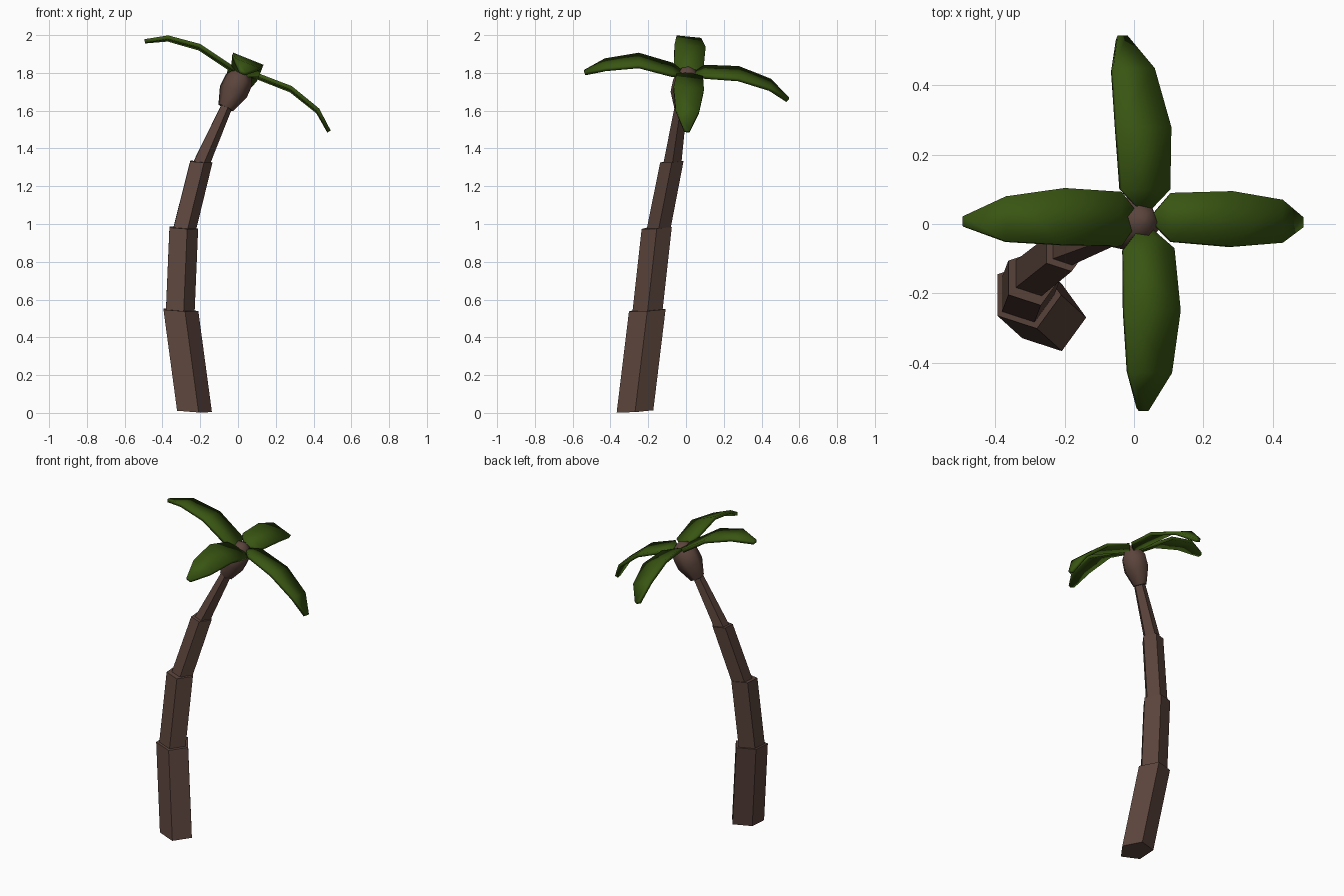
import bpy, bmesh, math
from mathutils import Vector

cube = bpy.data.objects.get("Cube")
if cube:
    bpy.data.objects.remove(cube, do_unlink=True)


def material(name, rgb):
    m = bpy.data.materials.new(name)
    m.use_nodes = True
    m.diffuse_color = (*rgb, 1)
    bsdf = next(n for n in m.node_tree.nodes if n.type == 'BSDF_PRINCIPLED')
    bsdf.inputs["Base Color"].default_value = (*rgb, 1)
    return m


bark = material("bark brown", (0.105, 0.058, 0.045))
green = material("leaf green", (0.04, 0.09, 0.006))


def finish(name, bm, mat):
    bmesh.ops.recalc_face_normals(bm, faces=bm.faces)
    mesh = bpy.data.meshes.new(name)
    bm.to_mesh(mesh)
    bm.free()
    obj = bpy.data.objects.new(name, mesh)
    bpy.context.collection.objects.link(obj)
    mesh.materials.append(mat)
    return obj


def smooth(obj, degrees):
    bpy.ops.object.select_all(action='DESELECT')
    obj.select_set(True)
    bpy.context.view_layer.objects.active = obj
    bpy.ops.object.shade_smooth_by_angle(angle=math.radians(degrees))


def loft(bm, rings):
    """Join rings of points into a closed tube with end caps."""
    rows = [[bm.verts.new(p) for p in ring] for ring in rings]
    n = len(rows[0])
    for a, b in zip(rows, rows[1:]):
        for i in range(n):
            j = (i + 1) % n
            bm.faces.new((a[i], a[j], b[j], b[i]))
    bm.faces.new(rows[0])
    bm.faces.new(rows[-1])


# Trunk: stacked five-sided segments, each thinner than the one below
def pentagon(x, y, z, r):
    pts = []
    for i in range(5):
        a = math.tau * i / 5
        dx, dy = r * math.cos(a), r * math.sin(a)
        pts.append((x + dx, y + dy, z - 0.06 * dx + 0.06 * dy))
    return pts


segments = [
    ((-0.24, -0.27, 0.01, 0.102), (-0.312, -0.205, 0.545, 0.102)),
    ((-0.314, -0.205, 0.53, 0.084), (-0.295, -0.155, 0.98, 0.084)),
    ((-0.292, -0.148, 0.96, 0.067), (-0.20, -0.075, 1.33, 0.065)),
    ((-0.203, -0.074, 1.31, 0.051), (-0.055, -0.025, 1.64, 0.034)),
]
for i, (low, high) in enumerate(segments):
    bm = bmesh.new()
    loft(bm, [pentagon(*low), pentagon(*high)])
    finish(f"trunk_segment_{i + 1}", bm, bark)

# Crown bulb: six-sided tapered body along the leaning axis
start, end = Vector((-0.065, -0.022, 1.615)), Vector((0.036, 0.015, 1.828))
axis = end - start
turn = axis.to_track_quat('Z', 'Y')
rings = []
for t, r in [(0, 0.043), (0.4, 0.079), (0.7, 0.077), (0.94, 0.042), (1, 0.012)]:
    rings.append([start + axis * t + turn @ Vector((r * math.cos(math.tau * k / 6),
                                                   r * math.sin(math.tau * k / 6), 0))
                  for k in range(6)])
bm = bmesh.new()
loft(bm, rings)
smooth(finish("crown_bulb", bm, bark), 60)


# Leaves: drooping blades from rows of (x, y, z, half width)
def leaf(name, rows, across):
    across = Vector(across)
    bm = bmesh.new()
    pairs = []
    for x, y, z, half in rows:
        c = Vector((x, y, z))
        pairs.append([bm.verts.new(c - across * half), bm.verts.new(c + across * half)])
    for a, b in zip(pairs, pairs[1:]):
        bm.faces.new((a[0], a[1], b[1], b[0]))
    obj = finish(name, bm, green)
    # Make the upper side the outer one, then thicken downwards
    if obj.data.polygons[0].normal.z < 0:
        obj.data.flip_normals()
    mod = obj.modifiers.new("thickness", 'SOLIDIFY')
    mod.thickness = 0.02
    mod.offset = -1
    smooth(obj, 30)


sideways, lengthways = (1, 0, -0.4), (0, 1, -0.1)
leaf("front_leaf", [(0.033, -0.01, 1.80, 0.015), (0.045, -0.07, 1.825, 0.072),
                    (0.055, -0.25, 1.875, 0.08), (0.048, -0.43, 1.852, 0.062),
                    (0.028, -0.54, 1.81, 0.014)], sideways)
leaf("back_leaf", [(0.033, 0.04, 1.80, 0.015), (0.035, 0.10, 1.815, 0.07),
                   (0.03, 0.28, 1.805, 0.078), (0.0, 0.45, 1.745, 0.06),
                   (-0.033, 0.545, 1.665, 0.014)], sideways)
leaf("right_leaf", [(0.01, 0.017, 1.81, 0.015), (-0.035, 0.015, 1.835, 0.078),
                    (-0.20, 0.022, 1.945, 0.082), (-0.37, 0.015, 1.992, 0.065),
                    (-0.495, 0.008, 1.977, 0.014)], lengthways)
leaf("left_leaf", [(0.058, 0.017, 1.80, 0.015), (0.11, 0.02, 1.79, 0.07),
                   (0.285, 0.015, 1.722, 0.08), (0.43, 0.008, 1.605, 0.062),
                   (0.49, 0.005, 1.495, 0.014)], lengthways)
